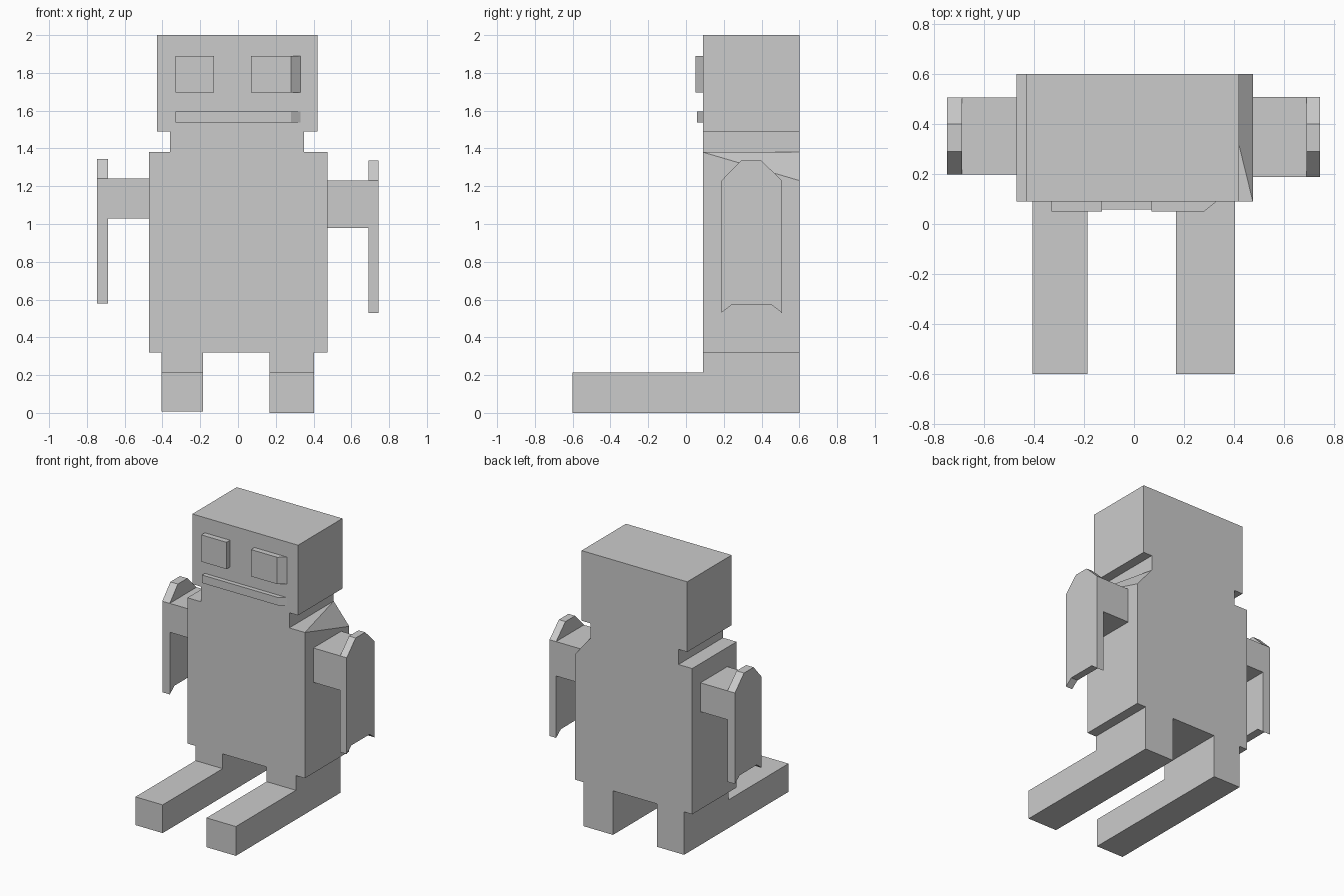
import bpy, bmesh
from math import radians

if "Cube" in bpy.data.objects:
    bpy.data.objects.remove(bpy.data.objects["Cube"])


def finish(name, bm):
    bmesh.ops.recalc_face_normals(bm, faces=bm.faces)
    mesh = bpy.data.meshes.new(name)
    bm.to_mesh(mesh)
    bm.free()
    obj = bpy.data.objects.new(name, mesh)
    bpy.context.collection.objects.link(obj)
    return obj


def prism(name, axis, outline, lo, hi):
    """Extrude a 2D outline (the two other axes, in order) along axis from lo to hi."""
    bm = bmesh.new()
    verts = []
    for p in outline:
        co = list(p)
        co.insert(axis, lo)
        verts.append(bm.verts.new(co))
    face = bm.faces.new(verts)
    new = bmesh.ops.extrude_face_region(bm, geom=[face])["geom"]
    for v in new:
        if isinstance(v, bmesh.types.BMVert):
            v.co[axis] = hi
    return finish(name, bm)


def box(name, x0, x1, y0, y1, z0, z1):
    return prism(name, 2, [(x0, y0), (x1, y0), (x1, y1), (x0, y1)], z0, z1)


FRONT, BACK = 0.09, 0.60

# Head and neck
box("head", -0.43, 0.42, FRONT, BACK, 1.49, 2.0)
box("neck", -0.36, 0.35, FRONT, BACK, 1.38, 1.49)

# Torso: a block with the back of its right shoulder cut off at a slant
bm = bmesh.new()
corners = [(x, y, z) for x in (-0.47, 0.475) for y in (FRONT, BACK) for z in (0.32, 1.38)]
corners.remove((0.475, BACK, 1.38))
corners += [(0.35, BACK, 1.38), (0.475, BACK, 1.23)]
for c in corners:
    bm.verts.new(c)
bmesh.ops.convex_hull(bm, input=bm.verts)
bmesh.ops.dissolve_limit(bm, angle_limit=radians(1), verts=bm.verts, edges=bm.edges)
finish("torso", bm)

# Eyes and mouth; the right ends of the right eye and the mouth are bevelled
box("left_eye", -0.33, -0.127, 0.05, FRONT, 1.695, 1.89)
prism("right_eye", 2, [(0.07, FRONT), (0.07, 0.05), (0.28, 0.05), (0.33, FRONT)], 1.695, 1.89)
prism("mouth", 2, [(-0.33, FRONT), (-0.33, 0.058), (0.28, 0.058), (0.33, FRONT)], 1.537, 1.595)

# Legs with long feet
for side, x0, x1, base in (("left", -0.405, -0.186, 0.008), ("right", 0.167, 0.403, 0.0)):
    leg = [(-0.6, base), (BACK, base), (BACK, 0.32), (FRONT, 0.32), (FRONT, 0.213), (-0.6, 0.213)]
    prism(side + "_leg", 0, leg, x0, x1)

# Arms: a shoulder block and a flat hanging plate with notched bottom and clipped top
for side, inner, mid, outer, y0, y1, low, top, block_low in (
        ("left", -0.47, -0.687, -0.747, 0.197, 0.505, 0.578, 1.24, 1.03),
        ("right", 0.475, 0.69, 0.743, 0.188, 0.507, 0.53, 1.23, 0.98)):
    box(side + "_shoulder", min(inner, mid), max(inner, mid), y0, y1, block_low, top)
    plate = [(y0, low), (y0 + 0.055, low + 0.043), (y1 - 0.055, low + 0.043), (y1, low),
             (y1, top), (0.40, top + 0.105), (0.29, top + 0.105), (y0, top)]
    prism(side + "_arm", 0, plate, mid, outer)
